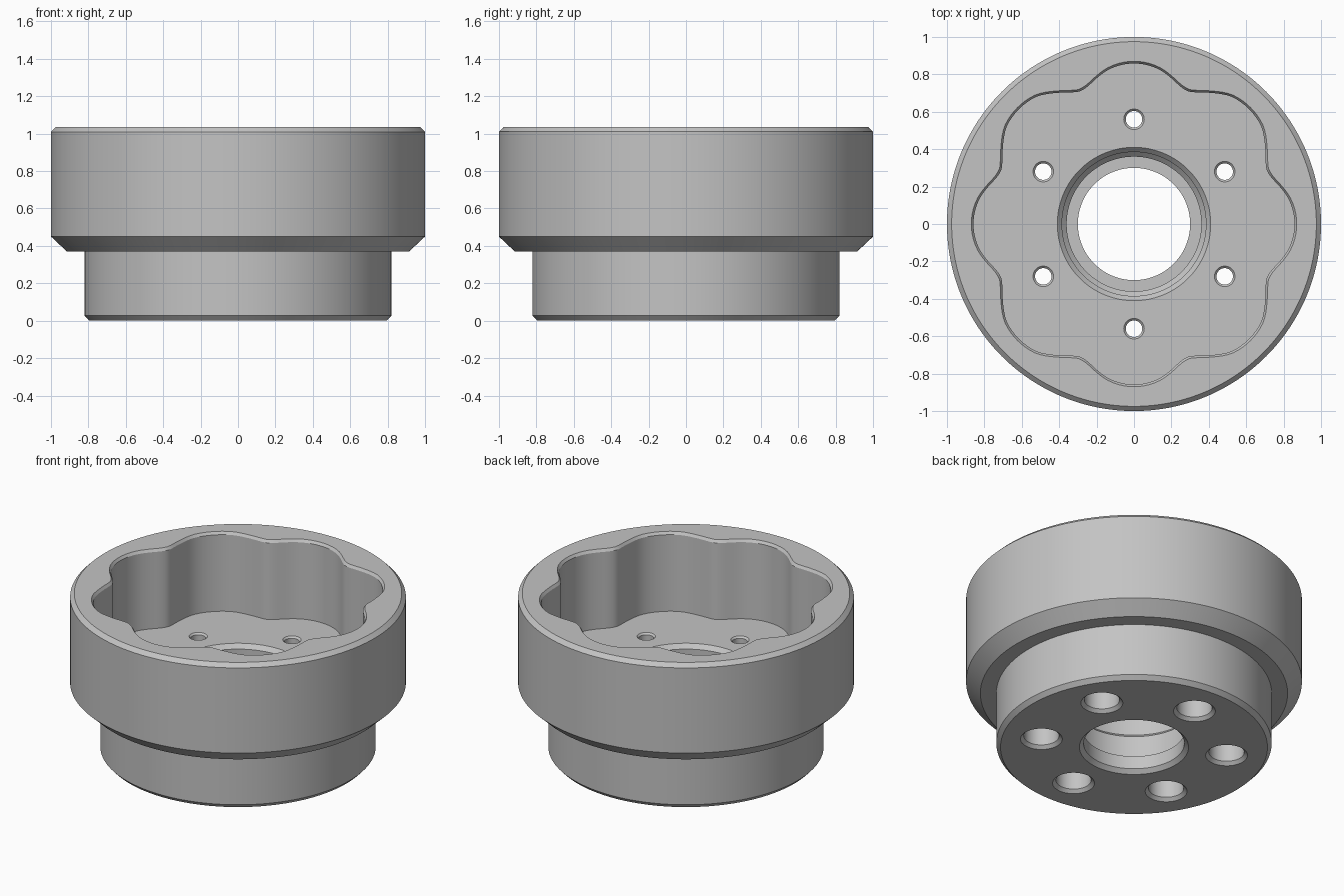
import bpy, bmesh, math

if "Cube" in bpy.data.objects:
    bpy.data.objects.remove(bpy.data.objects["Cube"])

SEG = 192


def lathe(name, rings, segments, closed=False, center=(0, 0)):
    """Stack rings of (radius or radius function, z); closed joins last to first."""
    bm = bmesh.new()
    loops = []
    for radius, z in rings:
        loop = []
        for i in range(segments):
            a = 2 * math.pi * i / segments
            r = radius(a) if callable(radius) else radius
            loop.append(bm.verts.new((center[0] + r * math.cos(a),
                                      center[1] + r * math.sin(a), z)))
        loops.append(loop)
    pairs = list(zip(loops, loops[1:]))
    if closed:
        pairs.append((loops[-1], loops[0]))
    else:
        bm.faces.new(loops[0])
        bm.faces.new(loops[-1])
    for lo, hi in pairs:
        for i in range(segments):
            j = (i + 1) % segments
            bm.faces.new((lo[i], lo[j], hi[j], hi[i]))
    bmesh.ops.recalc_face_normals(bm, faces=bm.faces)
    mesh = bpy.data.meshes.new(name)
    bm.to_mesh(mesh)
    bm.free()
    obj = bpy.data.objects.new(name, mesh)
    bpy.context.collection.objects.link(obj)
    return obj


# Scalloped socket outline: radius against degrees away from the nearest axis
OUTLINE = [(0, .87), (5, .864), (10, .845), (15, .812), (18, .791), (20.5, .780),
           (22.5, .778), (25, .789), (30, .822), (36, .862), (40, .876), (45, .881)]


def scallop(offset):
    def radius(angle):
        d = math.degrees(angle) % 90
        d = min(d, 90 - d)
        n = len(OUTLINE)
        k = 0
        while k < n - 2 and d > OUTLINE[k + 1][0]:
            k += 1

        def slope(i):
            if i in (0, n - 1):
                return 0
            (x0, y0), (x1, y1) = OUTLINE[i - 1], OUTLINE[i + 1]
            return (y1 - y0) / (x1 - x0)
        (x0, y0), (x1, y1) = OUTLINE[k], OUTLINE[k + 1]
        h = x1 - x0
        t = (d - x0) / h
        return (offset + y0 * (2 * t**3 - 3 * t**2 + 1) + y1 * (3 * t**2 - 2 * t**3)
                + h * slope(k) * (t**3 - 2 * t**2 + t) + h * slope(k + 1) * (t**3 - t**2))
    return radius


# Body: outside going up, then the socket and stepped bore going down
FLOOR = 0.515
body = lathe("socket_body", [
    (.325, 0), (.795, 0), (.82, .027), (.82, .37), (.915, .37), (1, .45),
    (1, 1.01), (.975, 1.035), (scallop(0), 1.035), (scallop(-.012), 1.018),
    (scallop(-.012), FLOOR), (.41, FLOOR), (.385, FLOOR - .027), (.385, .305),
    (.36, .28), (.36, .11), (.30, .11), (.30, .025)], SEG, closed=True)

# Six counterbored bolt holes
for k in range(6):
    a = math.radians(90 + 60 * k)
    cutter = lathe("bolt_hole_cutter", [
        (.135, -.01), (.105, .02), (.105, .30), (.044, .30),
        (.044, FLOOR - .011), (.065, FLOOR + .01)], 40,
        center=(.56 * math.cos(a), .56 * math.sin(a)))
    cutter.hide_render = True
    mod = body.modifiers.new("bolt_hole", 'BOOLEAN')
    mod.operation = 'DIFFERENCE'
    mod.solver = 'EXACT'
    mod.object = cutter
    bpy.context.view_layer.objects.active = body
    body.select_set(True)
    bpy.ops.object.modifier_apply(modifier=mod.name)
    bpy.data.objects.remove(cutter, do_unlink=True)

# Plain grey metal
grey = bpy.data.materials.new("grey_metal")
grey.diffuse_color = (.55, .55, .55, 1)
grey.use_nodes = True
grey.node_tree.nodes["Principled BSDF"].inputs["Base Color"].default_value = grey.diffuse_color
body.data.materials.clear()
body.data.materials.append(grey)
bpy.ops.object.shade_smooth_by_angle(angle=math.radians(25))
